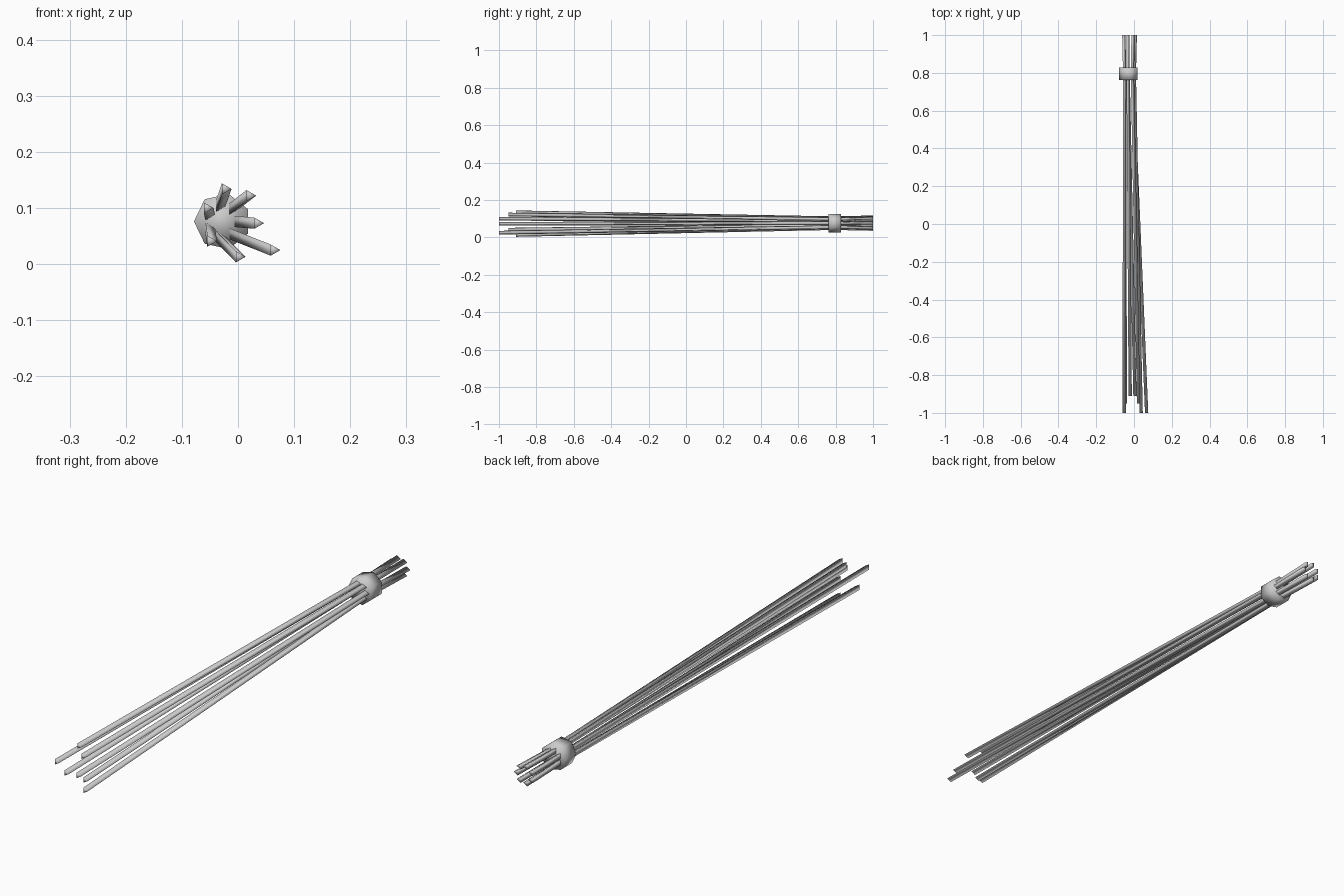
import bpy, bmesh
from math import cos, sin, pi

if "Cube" in bpy.data.objects:
    bpy.data.objects.remove(bpy.data.objects["Cube"])

CX, CZ = -0.028, 0.076      # axis of the bundle
BAND_Y = 0.795


def loft(name, rings, smooth_angle=pi):
    """Closed tube through rings of points, with capped ends."""
    bm = bmesh.new()
    loops = [[bm.verts.new(p) for p in ring] for ring in rings]
    n = len(loops[0])
    for a, b in zip(loops, loops[1:]):
        for i in range(n):
            j = (i + 1) % n
            bm.faces.new((a[i], a[j], b[j], b[i]))
    bm.faces.new(loops[0])
    bm.faces.new(loops[-1])
    bmesh.ops.recalc_face_normals(bm, faces=bm.faces[:])
    for f in bm.faces:
        f.smooth = True
    me = bpy.data.meshes.new(name)
    bm.to_mesh(me)
    bm.free()
    ob = bpy.data.objects.new(name, me)
    bpy.context.collection.objects.link(ob)
    return ob


def ring(x, y, z, radius, sides, start=0.0):
    return [(x + radius * cos(start + 2 * pi * i / sides), y,
             z + radius * sin(start + 2 * pi * i / sides)) for i in range(sides)]


# Triangular stalks: front tip (x, y, z), pinched at the band, slightly flared at the back
tips = [(0.035, -1.0, 0.073), (0.021, -0.95, 0.122), (-0.023, -0.91, 0.134),
        (-0.055, -1.0, 0.100), (-0.049, -0.95, 0.041), (0.002, -0.91, 0.013),
        (0.064, -1.0, 0.025)]
for k, tip in enumerate(tips):
    a = 2 * pi * k / len(tips)
    rings = [ring(*tip, 0.0115, 3)]
    for y, r in ((BAND_Y, 0.027), (1.0, 0.032)):
        rings.append(ring(CX + r * cos(a), y, CZ + r * sin(a), 0.0115, 3))
    loft(f"stalk_{k + 1}", rings)

# Seven-sided binding band with closed ends
loft("binding_band", [ring(CX, y, CZ, 0.0505, 7, pi)
                      for y in (BAND_Y - 0.033, BAND_Y + 0.033)])
